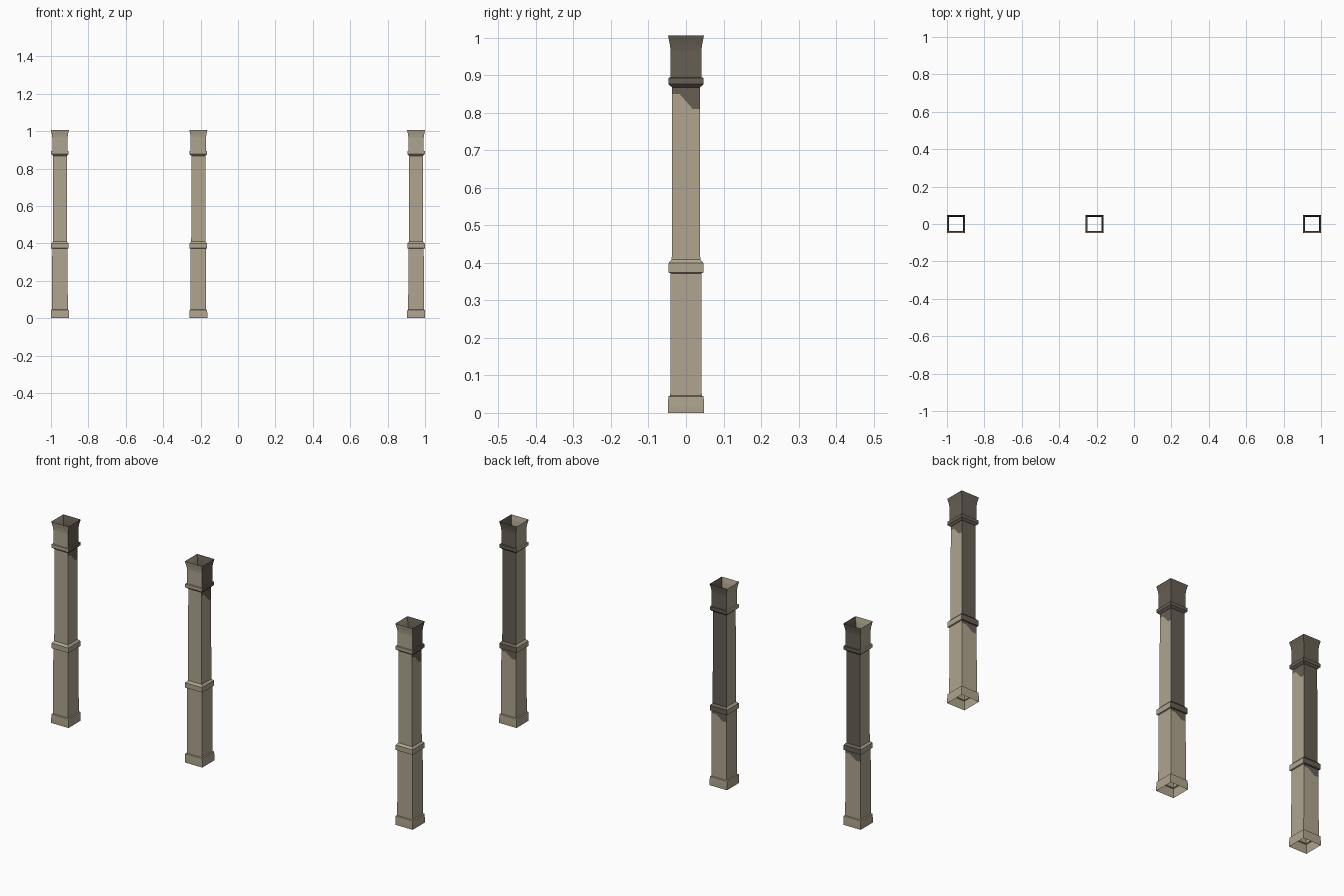
import bpy, bmesh
from mathutils import Vector

if "Cube" in bpy.data.objects:
    bpy.data.objects.remove(bpy.data.objects["Cube"])


def material(name, colour):
    m = bpy.data.materials.new(name)
    m.diffuse_color = (*colour, 1)
    m.use_nodes = True
    m.node_tree.nodes["Principled BSDF"].inputs["Base Color"].default_value = m.diffuse_color
    return m


light = material("light_stone", (0.43, 0.375, 0.275))
dark = material("dark_stone", (0.134, 0.114, 0.086))

# (half width, height) profile of the hollow square post, bottom to top
PROFILE = [
    (0.048, 0.0), (0.048, 0.02), (0.047, 0.044), (0.042, 0.046),        # plinth
    (0.041, 0.372),                                                     # lower shaft
    (0.047, 0.374), (0.047, 0.399), (0.038, 0.409),                     # middle band
    (0.037, 0.868),                                                     # upper shaft
    (0.040, 0.870), (0.047, 0.877), (0.047, 0.893),                     # upper band
    (0.041, 0.894), (0.041, 0.965), (0.043, 0.982), (0.048, 1.006),     # flared capital
]
CORNERS = [(-1, -1), (1, -1), (1, 1), (-1, 1)]

# dark stained sides: outward axis, sideways axis, and the sloping lower edge
# of the stain given by its high and low heights
STAINS = [
    (Vector((1, 0, 0)), Vector((0, 1, 0)), 0.85, 0.81),
    (Vector((0, 1, 0)), Vector((-1, 0, 0)), 0.36, 0.335),
]


def side_faces(bm, out):
    return [f for f in bm.faces if f.calc_center_median().dot(out) > 0.03]


def cut(bm, faces, point, normal):
    geom = faces + list({e for f in faces for e in f.edges}) \
        + list({v for f in faces for v in f.verts})
    bmesh.ops.bisect_plane(bm, geom=geom, dist=1e-6, plane_co=point, plane_no=normal)


def post_mesh():
    bm = bmesh.new()
    rings = [[bm.verts.new((sx * w, sy * w, z)) for sx, sy in CORNERS]
             for w, z in PROFILE]
    side = bm.faces.layers.int.new("side")
    for low, high in zip(rings, rings[1:]):
        for i in range(4):
            j = (i + 1) % 4
            f = bm.faces.new((low[i], low[j], high[j], high[i]))
            f[side] = i
    # cut the stain edge into the shaft and colour everything above it
    for index, (out, along, high, low) in zip((1, 2), STAINS):
        a = along * -0.017 + Vector((0, 0, high))
        b = along * 0.018 + Vector((0, 0, low))
        slope = out.cross(b - a)
        for point, normal in ((a, Vector((0, 0, 1))), (b, Vector((0, 0, 1)))):
            cut(bm, [f for f in bm.faces if f[side] == index], point, normal)
        cut(bm, [f for f in bm.faces if f[side] == index
                 and low < f.calc_center_median().z < high], a, slope)
        for f in bm.faces:
            if f[side] != index:
                continue
            c = f.calc_center_median()
            t = min(max((c.dot(along) + 0.017) / 0.035, 0), 1)
            if c.z > high + (low - high) * t:
                f.material_index = 1
    mesh = bpy.data.meshes.new("square_post")
    bm.to_mesh(mesh)
    bm.free()
    mesh.materials.append(light)
    mesh.materials.append(dark)
    return mesh


# three identical posts, open at both ends
mesh = post_mesh()
for name, x in (("left_post", -0.952), ("middle_post", -0.212), ("right_post", 0.952)):
    post = bpy.data.objects.new(name, mesh)
    post.location.x = x
    bpy.context.collection.objects.link(post)
